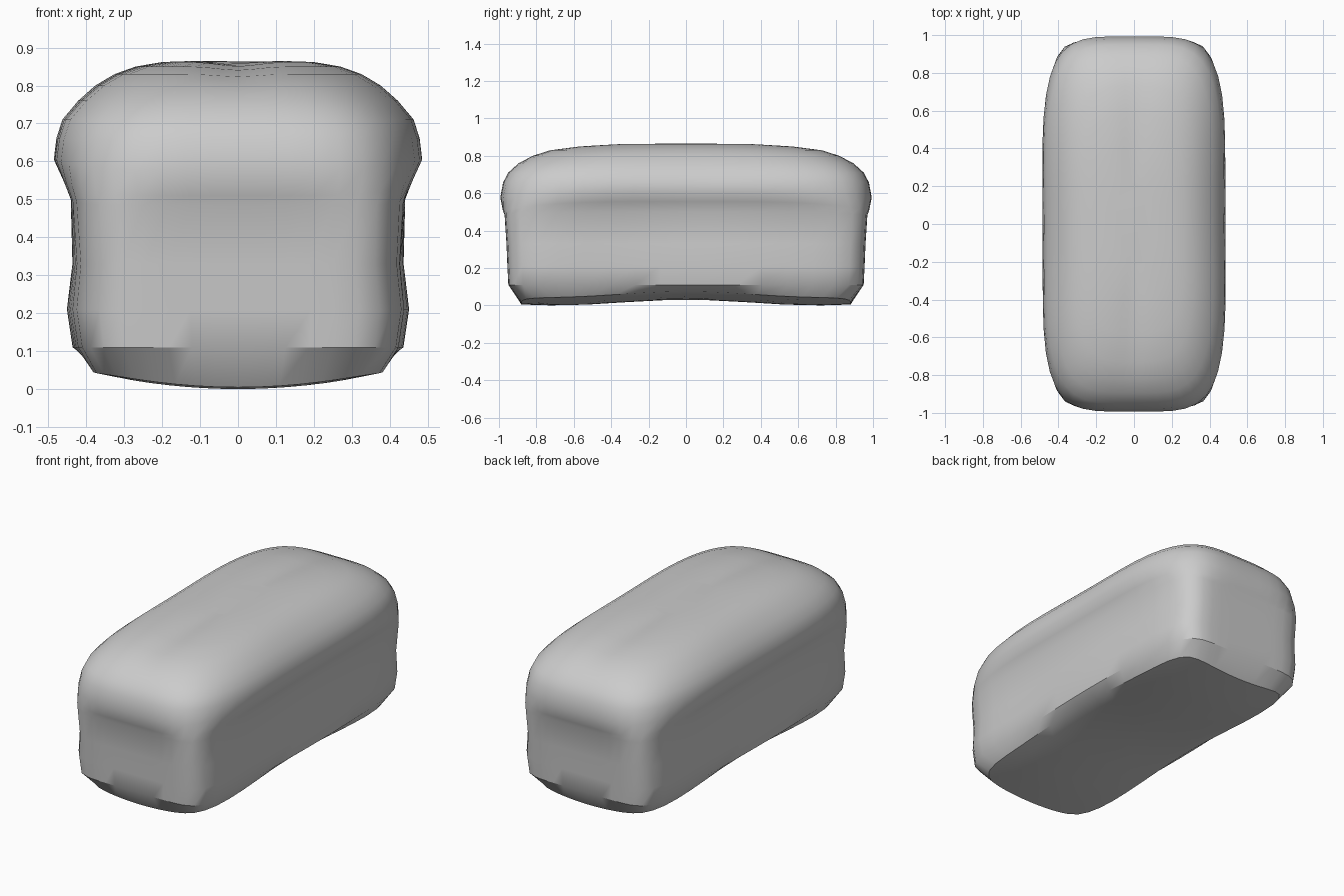
import bpy
import bmesh
import math

cube = bpy.data.objects.get("Cube")
if cube:
    bpy.data.objects.remove(cube)

STEPS = 14  # points along each side of a ring

# Profile: height, half width, half length, squareness
BODY = [
    (0.05, 0.385, 0.88, 8), (0.11, 0.43, 0.95, 8), (0.21, 0.445, 0.955, 8),
    (0.33, 0.432, 0.96, 8), (0.50, 0.44, 0.97, 8), (0.555, 0.462, 0.98, 6),
    (0.605, 0.485, 0.993, 4.6), (0.66, 0.478, 0.978, 4.4), (0.71, 0.462, 0.95, 4.2),
    (0.76, 0.42, 0.895, 4), (0.80, 0.375, 0.82, 3.8), (0.83, 0.325, 0.73, 3.6),
    (0.85, 0.27, 0.58, 3.4), (0.862, 0.20, 0.40, 3), (0.866, 0.11, 0.22, 3),
]


def ring(half_x, half_y, power):
    """Points of a rounded rectangle, evenly spread along its four sides."""
    points = []
    for side in range(4):
        for i in range(STEPS):
            u, v = 1, 2 * i / STEPS - 1
            for _ in range(side):
                u, v = -v, u
            k = (abs(u) ** power + abs(v) ** power) ** (-1 / power)
            points.append((u * k * half_x, v * k * half_y))
    return points


def base_height(x, y):
    """Sagging underside that arches up in the middle of its length."""
    return 0.3 * x * x + 0.03 * math.cos(math.pi * y / 1.4) ** 2


def uneven(x, y, z):
    """Gentle hand-baked irregularity."""
    lump = 0.007 * math.sin(5 * y + 2 * x) * math.sin(4 * z + 1)
    crown = max(0, (z - 0.78) / 0.09)
    dip = -0.012 * crown * math.exp(-(x / 0.07) ** 2)
    # The lip droops toward the two ends
    droop = -0.05 * (y * y) ** 2 * math.exp(-((z - 0.56) / 0.06) ** 2)
    return x + lump * abs(x) * 2, y, z + dip + droop


bm = bmesh.new()
rings = []

# Underside rings, from the middle outward
for scale in (0.12, 0.35, 0.6, 0.82, 1.0):
    pts = ring(0.385 * scale, 0.88 * scale, 8)
    rings.append([bm.verts.new((x, y, base_height(x, y))) for x, y in pts])

# Walls, lip and domed crust
for z, half_x, half_y, power in BODY[1:]:
    pts = ring(half_x, half_y, power)
    rings.append([bm.verts.new(uneven(x, y, z)) for x, y in pts])

for low, high in zip(rings, rings[1:]):
    for i in range(len(low)):
        j = (i + 1) % len(low)
        bm.faces.new((low[i], low[j], high[j], high[i]))
bm.faces.new(rings[0][::-1])
bm.faces.new(rings[-1])
bmesh.ops.recalc_face_normals(bm, faces=bm.faces)

mesh = bpy.data.meshes.new("bread_loaf")
bm.to_mesh(mesh)
bm.free()
loaf = bpy.data.objects.new("bread_loaf", mesh)
bpy.context.collection.objects.link(loaf)

# Plain grey crust
grey = bpy.data.materials.new("plain_grey")
grey.use_nodes = True
grey.diffuse_color = (0.6, 0.6, 0.6, 1)
grey.node_tree.nodes["Principled BSDF"].inputs["Base Color"].default_value = (0.6, 0.6, 0.6, 1)
mesh.materials.append(grey)

bpy.ops.object.select_all(action="DESELECT")
loaf.select_set(True)
bpy.context.view_layer.objects.active = loaf
bpy.ops.object.shade_smooth_by_angle(angle=math.radians(32))
